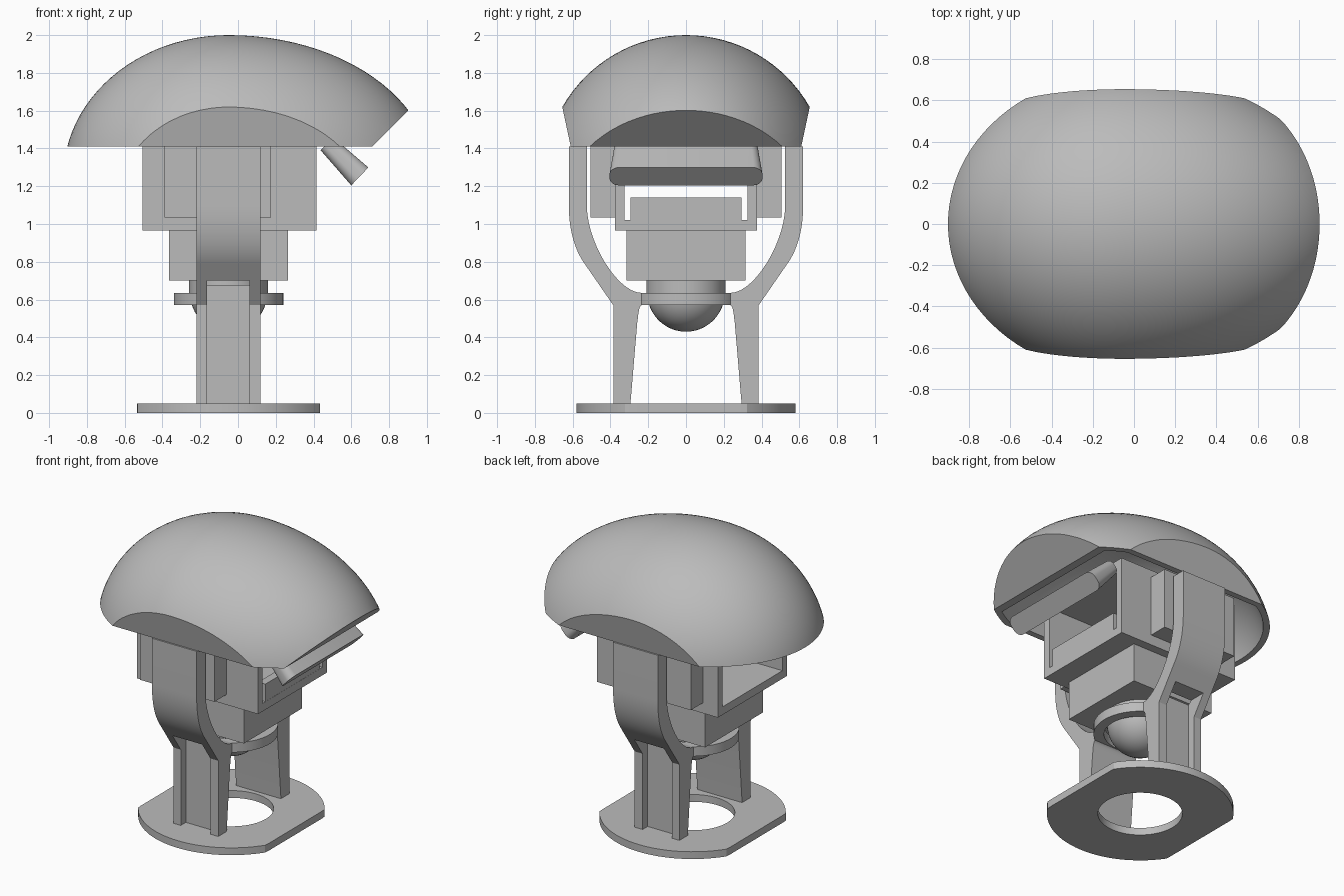
import bpy, bmesh, math
from mathutils import Vector

if "Cube" in bpy.data.objects:
    bpy.data.objects.remove(bpy.data.objects["Cube"])

CX = -0.05   # the body sits slightly off the hood's centre

grey = bpy.data.materials.new("plain_grey")
grey.use_nodes = True
grey.diffuse_color = (0.5, 0.5, 0.5, 1)
grey.node_tree.nodes["Principled BSDF"].inputs["Base Color"].default_value = (0.5, 0.5, 0.5, 1)


def finish(bm, name, smooth=True):
    bmesh.ops.recalc_face_normals(bm, faces=bm.faces)
    mesh = bpy.data.meshes.new(name)
    bm.to_mesh(mesh)
    bm.free()
    mesh.materials.append(grey)
    ob = bpy.data.objects.new(name, mesh)
    bpy.context.collection.objects.link(ob)
    if smooth:
        activate(ob)
        bpy.ops.object.shade_smooth_by_angle(angle=math.radians(30))
    return ob


def activate(ob):
    bpy.ops.object.select_all(action='DESELECT')
    ob.select_set(True)
    bpy.context.view_layer.objects.active = ob


def box(name, x, y, z):
    bm = bmesh.new()
    bmesh.ops.create_cube(bm, size=1)
    for v in bm.verts:
        v.co = Vector([r[0] + (c + 0.5) * (r[1] - r[0]) for c, r in zip(v.co, (x, y, z))])
    return finish(bm, name, False)


def cut(ob, cutter):
    activate(ob)
    mod = ob.modifiers.new("cut", 'BOOLEAN')
    mod.operation, mod.solver, mod.object = 'DIFFERENCE', 'EXACT', cutter
    bpy.ops.object.modifier_apply(modifier=mod.name)
    bpy.data.objects.remove(cutter)


def loft(name, loops, closed=False):
    """Skin matching loops; join last to first when closed, else cap the ends."""
    bm = bmesh.new()
    rows = [[bm.verts.new(p) for p in loop] for loop in loops]
    n = len(rows[0])
    pairs = list(zip(rows, rows[1:])) + ([(rows[-1], rows[0])] if closed else [])
    for a, b in pairs:
        for i in range(n):
            j = (i + 1) % n
            bm.faces.new((a[i], a[j], b[j], b[i]))
    if not closed:
        bm.faces.new(rows[0])
        bm.faces.new(rows[-1])
    return finish(bm, name)


def circle(r, z, flat=9, n=96):
    """Circle about the body axis, trimmed flat at x = +-flat."""
    pts = [(r * math.cos(2 * math.pi * i / n), r * math.sin(2 * math.pi * i / n)) for i in range(n)]
    return [(CX + max(-flat, min(flat, x)), y, z) for x, y in pts]


def tube(name, outer, inner, z0, z1, flat=9):
    loft(name, [circle(outer, z0, flat), circle(outer, z1, flat),
                circle(inner, z1), circle(inner, z0)], closed=True)


def bezier(p, n=14):
    """Sample a Bezier curve of any degree."""
    out, d = [], len(p) - 1
    for k in range(n + 1):
        t = k / n
        w = [math.comb(d, i) * t**i * (1 - t)**(d - i) for i in range(d + 1)]
        out.append(tuple(sum(a * q[c] for a, q in zip(w, p)) for c in (0, 1)))
    return out


# Hood: a lopsided ellipsoid trimmed by planes, hollowed from below
def hood_solid(name, t, floor):
    bm = bmesh.new()
    bmesh.ops.create_uvsphere(bm, u_segments=96, v_segments=48, radius=1)
    for v in bm.verts:
        x, y, z = v.co
        v.co = (CX + x * ((0.875 if x < 0 else 1.08) - t), y * (0.754 - t), 1.246 + z * (0.754 - t))
    planes = [((0, 0, floor), (0, 0, -1), 0), ((0.905, 0, 1.605), (1, 0, -1), t)]
    planes += [((0, s * 0.655, 1.62), (0, s * 0.21, -0.045), t) for s in (-1, 1)]
    for point, normal, inset in planes:
        normal = Vector(normal).normalized()
        res = bmesh.ops.bisect_plane(bm, geom=bm.verts[:] + bm.edges[:] + bm.faces[:], dist=1e-5,
                                     plane_co=Vector(point) - normal * inset,
                                     plane_no=normal, clear_outer=True)
        rim = [e for e in res["geom_cut"] if isinstance(e, bmesh.types.BMEdge)]
        bmesh.ops.edgenet_fill(bm, edges=rim)
    return finish(bm, name)


hood = hood_solid("hood", 0, 1.41)
cut(hood, hood_solid("hood_hollow", 0.04, 1.38))
activate(hood)
bpy.ops.object.shade_smooth_by_angle(angle=math.radians(30))

# Base plate and socket ring
tube("base_plate", 0.58, 0.263, 0, 0.05, flat=0.485)
tube("socket_ring", 0.29, 0.225, 0.57, 0.635)

# Ball joint and neck
bm = bmesh.new()
bmesh.ops.create_uvsphere(bm, u_segments=48, v_segments=24, radius=0.205)
bmesh.ops.translate(bm, verts=bm.verts, vec=(CX, 0, 0.635))
finish(bm, "ball_joint")
loft("neck", [circle(0.21, 0.635), circle(0.21, 0.71)])

# Yoke arms with channelled legs
arm_profile = ([(0.62, 1.41)] + bezier([(0.62, 1.1), (0.62, 0.9), (0.53, 0.78)])
               + [(0.385, 0.57), (0.385, 0.04), (0.295, 0.04), (0.258, 0.48)]
               + bezier([(0.255, 0.5), (0.25, 0.565), (0.235, 0.57)], 5)
               + bezier([(0.235, 0.635), (0.36, 0.635), (0.525, 0.9), (0.525, 1.1)])
               + [(0.525, 1.41)])
for side, s in (("right", -1), ("left", 1)):
    arm = loft("yoke_arm_" + side, [[(x, s * y, z) for y, z in arm_profile] for x in (-0.22, 0.12)])
    cut(arm, box("channel", (-0.165, 0.06), sorted((s * 0.33, s * 0.8)), (0.0, 0.70)))
    activate(arm)
    bpy.ops.object.shade_smooth_by_angle(angle=math.radians(30))
    # Side pod on the housing
    box("side_pod_" + side, (-0.39, 0.175), sorted((s * 0.37, s * 0.505)), (1.035, 1.45))

# Housing: open duct on a lower block, with a sill plate at its mouth
box("lower_block", (CX - 0.315, CX + 0.315), (-0.315, 0.315), (0.70, 0.97))
housing = box("housing", (-0.505, 0.415), (-0.375, 0.375), (0.965, 1.5))
cut(housing, box("duct", (-0.6, 0.6), (-0.325, 0.325), (1.02, 1.45)))
box("sill_plate", (0.36, 0.414), (-0.295, 0.295), (1.0, 1.14))


# Tilted nozzle with a rounded mouth, tapering into the hood
def mouth(center, half_w, half_t):
    up = Vector((0.69, 0, 0.72))
    r = half_t * 0.8
    pts = []
    for k in range(32):
        a = 2 * math.pi * (k + 0.5) / 32
        c, q = math.cos(a), math.sin(a)
        y = math.copysign(half_w - r, c) + r * c
        h = math.copysign(half_t - r, q) + r * q
        pts.append(Vector(center) + up * h + Vector((0, y, 0)))
    return pts


loft("nozzle", [mouth((0.645, 0, 1.252), 0.405, 0.066), mouth((0.47, 0, 1.425), 0.375, 0.048)])
